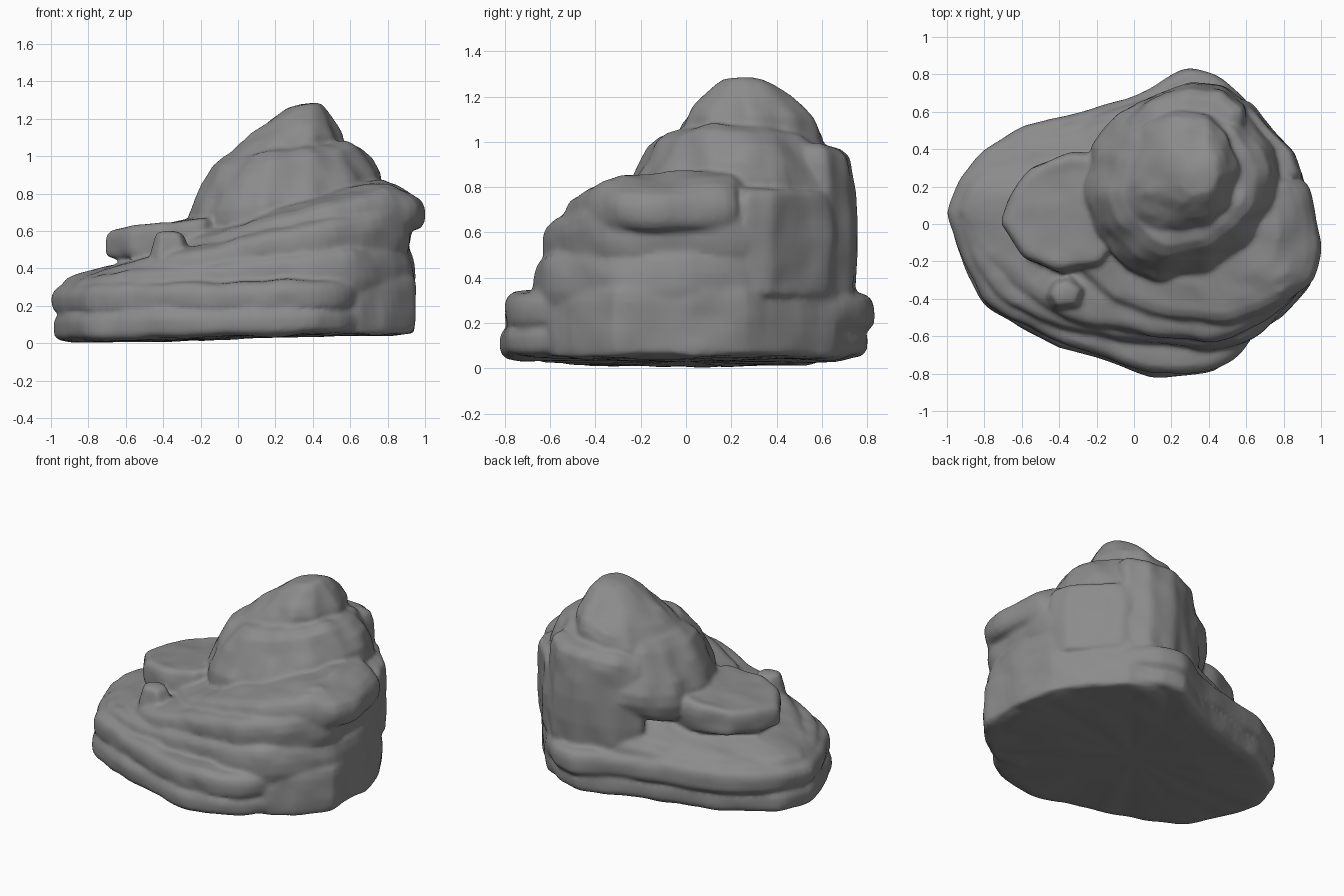
import bpy, bmesh, math
from mathutils import Vector, noise

if "Cube" in bpy.data.objects:
    bpy.data.objects.remove(bpy.data.objects["Cube"])

SLAB = [(.5, 0), (.9, 0), (.97, .06), (.995, .2), (1, .4), (1, .62),
        (.985, .82), (.95, .95), (.88, 1), (.7, 1), (.45, 1), (.2, 1)]
FULL = [(.5, 0), (.9, 0), (.975, .02), (.99, .12), (1, .3), (1, .55),
        (.99, .75), (.965, .9), (.92, .98), (.8, 1.02), (.5, 1.03), (.2, 1.03)]
RAMP = [(.5, 0), (.88, 0), (.96, .06), (.99, .2), (1, .4), (.995, .6),
        (.97, .8), (.91, .94), (.82, 1.02), (.68, 1.12), (.45, 1.2), (.2, 1.2)]
CONE = [(.5, 0), (.88, 0), (.96, .1), (1, .25), (.985, .4), (.93, .55),
        (.85, .72), (.75, .9), (.63, .99), (.4, 1.03), (.2, 1.04)]
PEAK = [(.5, 0), (.9, 0), (.98, .1), (1, .28), (.98, .44), (.92, .58),
        (.8, .7), (.64, .81), (.46, .91), (.3, .98), (.15, 1)]
parts = []


def resample(pts, n):
    """Evenly spaced points along a closed outline, corners slightly softened."""
    v = [Vector(p) for p in pts]
    seg = [(v[i], v[(i + 1) % len(v)]) for i in range(len(v))]
    total = sum((b - a).length for a, b in seg)
    out, walked, k = [], 0, 0
    for i in range(n):
        d = total * i / n
        while d > walked + (seg[k][1] - seg[k][0]).length:
            walked += (seg[k][1] - seg[k][0]).length
            k += 1
        a, b = seg[k]
        out.append(a.lerp(b, (d - walked) / (b - a).length))
    return [out[i] * .6 + (out[i - 1] + out[(i + 1) % n]) * .2 for i in range(n)]


stone = bpy.data.materials.new("stone")
stone.diffuse_color = (.26, .26, .26, 1)
stone.use_nodes = True
stone.node_tree.nodes["Principled BSDF"].inputs["Base Color"].default_value = stone.diffuse_color


def rock(name, outline, centre, bottom, top, profile=SLAB, rough=.02, seed=0, n=72):
    """Loft an outline through a profile between a bottom and a top surface."""
    bm = bmesh.new()
    c = Vector(centre)
    ring_pts = resample(outline, n)

    def vert(p, h):
        z0, z1 = bottom(p.x, p.y), top(p.x, p.y)
        return bm.verts.new((p.x, p.y, z0 + (z1 - z0) * h))

    rings = [[vert(c.lerp(p, s), h) for p in ring_pts] for s, h in profile]
    for a, b in zip(rings, rings[1:]):
        for i in range(n):
            j = (i + 1) % n
            bm.faces.new((a[i], a[j], b[j], b[i]))
    lo, hi = vert(c, profile[0][1]), vert(c, profile[-1][1])
    for i in range(n):
        j = (i + 1) % n
        bm.faces.new((lo, rings[0][j], rings[0][i]))
        bm.faces.new((hi, rings[-1][i], rings[-1][j]))
    bmesh.ops.recalc_face_normals(bm, faces=bm.faces)
    bm.normal_update()
    # weathered surface: broad dents plus finer chips
    off = Vector((seed * 3.7, seed * 1.9, seed * 5.3))
    moves = []
    for v in bm.verts:
        q = v.co * 3.2 + off
        d = noise.noise(q) + .7 * noise.noise(q * 2.5)
        moves.append(v.normal * d * rough)
    for v, m in zip(bm.verts, moves):
        v.co += m
        v.co.z = max(v.co.z, 0)
    me = bpy.data.meshes.new(name)
    bm.to_mesh(me)
    bm.free()
    me.materials.append(stone)
    ob = bpy.data.objects.new(name, me)
    bpy.context.collection.objects.link(ob)
    parts.append(ob)


def plane(z, sx=0, sy=0):
    return lambda x, y: z + sx * x + sy * y


def back_fall(z, sx, fall):
    """Ramp rising to the right that drops away along the back left."""
    return lambda x, y: z + sx * x - fall * max(0, y - .15) * min(1, max(0, (.35 - x) / .4))


# two thin ground slabs with a groove between them
ground = lambda x, y: .005 + .022 * (x + .9) + .02 * y * y
rock("base_slab", [(-1, .05), (-.9, .3), (-.6, .49), (-.2, .59), (.05, .69), (.25, .81),
     (.42, .78), (.6, .63), (.76, .45), (.9, .2), (.92, -.15), (.85, -.4), (.66, -.58),
     (.57, -.7), (.42, -.8), (.1, -.82), (-.1, -.75), (-.4, -.66), (-.82, -.44), (-.92, -.2)],
     (0, 0), ground, plane(.195, .015), rough=.014, seed=1, n=110)
rock("second_slab", [(-1, .06), (-.93, .25), (-.83, .38), (-.6, .53), (-.25, .61), (.05, .7),
     (.28, .84), (.42, .81), (.58, .68), (.74, .46), (.88, .2), (.9, -.15), (.8, -.42),
     (.66, -.58), (.6, -.68), (.42, -.79), (.1, -.8), (-.1, -.73), (-.4, -.63),
     (-.8, -.43), (-.91, -.2)],
     (0, 0), plane(.16, .015), plane(.33, .015), rough=.014, seed=2, n=110)

# upright block closing the right end
rock("right_block", [(.2, .6), (.4, .73), (.6, .66), (.74, .5), (.9, .28), (.955, 0), (.95, -.33),
     (.8, -.48), (.64, -.61), (.3, -.62), (.1, -.2)],
     (.5, 0), plane(.04, .015), plane(.37), FULL, rough=.02, seed=3)

# ramped layers climbing to the right
rock("lower_layer", [(-.95, .05), (-.88, .28), (-.6, .47), (-.2, .58), (.1, .68), (.4, .74),
     (.6, .65), (.74, .5), (.89, .27), (.94, 0), (.93, -.3), (.78, -.48), (.63, -.63),
     (.4, -.68), (0, -.63), (-.4, -.56), (-.72, -.4), (-.88, -.18)],
     (.1, 0), plane(.26), back_fall(.45, .11, .12), FULL, seed=4, n=90)
rock("middle_layer", [(-.95, .07), (-.86, .25), (-.58, .43), (-.2, .55), (.1, .66), (.4, .73),
     (.6, .65), (.75, .5), (.91, .25), (.935, -.1), (.91, -.32), (.7, -.52), (.45, -.65),
     (.1, -.6), (-.3, -.54), (-.62, -.36), (-.84, -.15)],
     (.2, .1), back_fall(.38, .11, .2), back_fall(.565, .225, .3), FULL, seed=5, n=90)
rock("upper_layer", [(-.4, .1), (-.2, .36), (.2, .6), (.6, .5), (.8, .26), (.93, .23),
     (.99, 0), (1, -.15), (.95, -.33), (.78, -.44), (.5, -.54), (.15, -.5), (-.12, -.4),
     (-.32, -.2)],
     (.3, .1), plane(.5, .12), lambda x, y: min(.635 + .27 * x, .85 - .3 * max(0, x - .8)),
     RAMP, seed=6)
rock("back_right_block", [(.5, .3), (.8, .2), (.9, .25), (.86, .38), (.74, .51), (.63, .64), (.5, .68)],
     (.68, .42), plane(.32), plane(.78), FULL, seed=14, n=48)

# buttress leaning on the back
rock("back_buttress", [(-.06, .55), (.06, .66), (.3, .75), (.48, .73), (.6, .63), (.6, .3), (.1, .3)],
     (.3, .42), plane(.3), lambda x, y: .98 - .3 * max(0, .25 - x) - .3 * max(0, y - .6),
     FULL, rough=.02, seed=7)

# upper cone and peak
rock("shoulder_cone", [(-.27, .15), (-.23, .4), (-.1, .58), (.08, .67), (.4, .71), (.6, .63),
     (.72, .45), (.79, .3), (.75, .08), (.61, -.12), (.42, -.26), (.12, -.32), (-.02, -.25),
     (-.2, -.06)],
     (.3, .22), plane(.54, .15), plane(1.0, .15), CONE, rough=.03, seed=8)
rock("peak", [(-.12, .12), (-.05, .33), (.05, .53), (.2, .61), (.4, .6), (.5, .49), (.58, .29),
     (.52, .1), (.4, -.01), (.1, -.06), (-.03, .02)],
     (.4, .24), plane(.8, .12), lambda x, y: 1.295 - .42 * max(0, .33 - x),
     PEAK, rough=.03, seed=9)

# loose slab and pebble on the left slope
rock("side_slab", [(-.72, 0), (-.67, .15), (-.55, .31), (-.35, .38), (-.1, .36), (-.02, 0),
     (-.18, -.22), (-.4, -.25), (-.58, -.18)],
     (-.3, .07), plane(.44, -.02), plane(.69, .12), rough=.015, seed=10)
rock("pebble", [(-.48, -.38), (-.44, -.29), (-.34, -.26), (-.24, -.34), (-.28, -.46), (-.43, -.47)],
     (-.37, -.37), plane(.38), plane(.595), CONE, rough=.015, seed=11, n=32)

# fuse every layer into one weathered rock
for ob in parts:
    ob.select_set(True)
boulder = parts[0]
bpy.context.view_layer.objects.active = boulder
bpy.ops.object.join()
boulder.name = "layered_boulder"
fuse = boulder.modifiers.new("fuse", 'REMESH')
fuse.mode = 'VOXEL'
fuse.voxel_size = .014
fuse.use_smooth_shade = True
wear = boulder.modifiers.new("wear", 'SMOOTH')
wear.factor, wear.iterations = .5, 5
